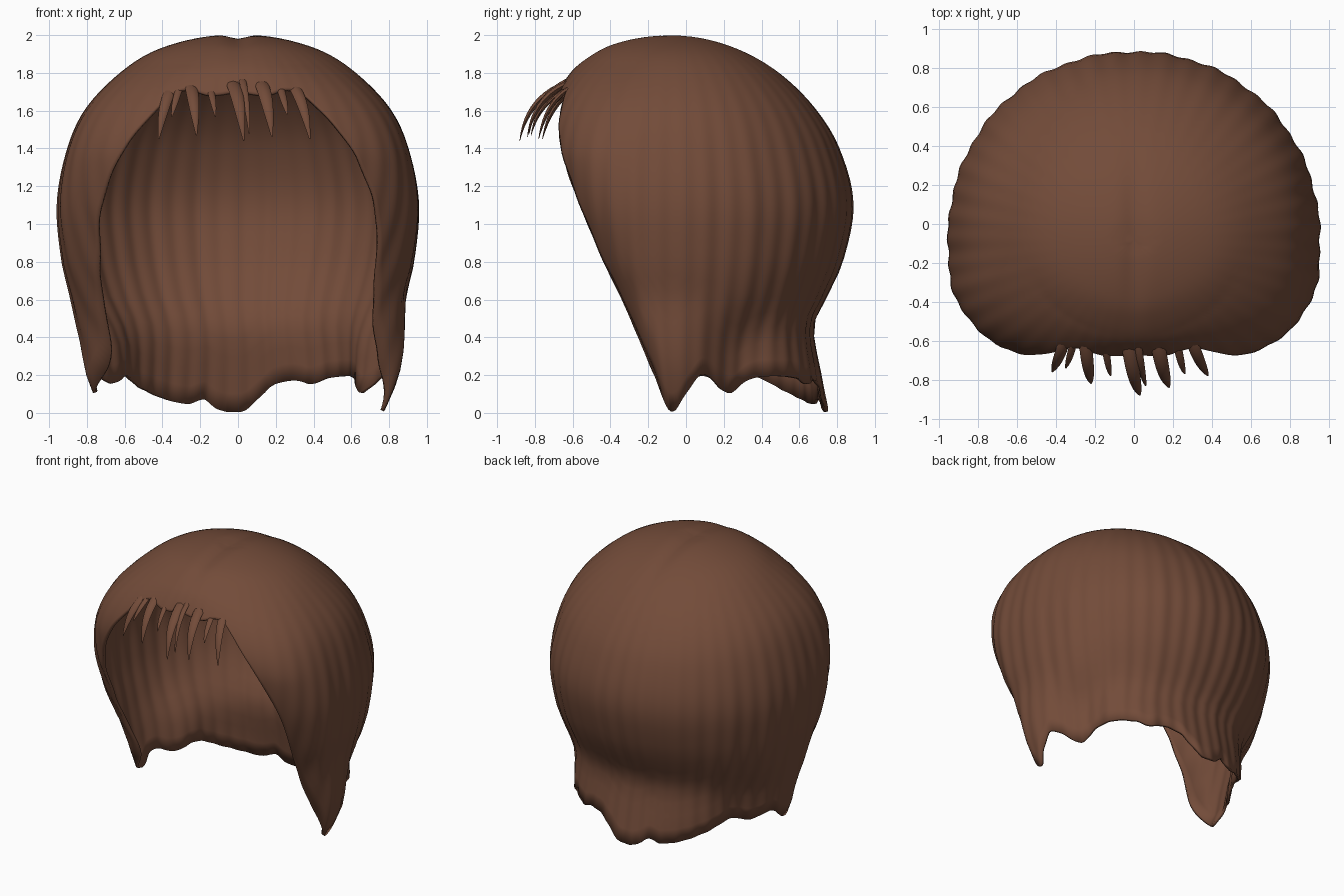
import bpy, bmesh, math
from mathutils import Vector

cube = bpy.data.objects.get("Cube")
if cube:
    bpy.data.objects.remove(cube)

hair = bpy.data.materials.new("brown_hair")
hair.use_nodes = True
colour = (0.17, 0.071, 0.041, 1)
hair.diffuse_color = colour
bsdf = hair.node_tree.nodes["Principled BSDF"]
bsdf.inputs["Base Color"].default_value = colour
bsdf.inputs["Roughness"].default_value = 0.7


def spline(points, x):
    """Smooth interpolation through (x, y) points."""
    x = min(max(x, points[0][0]), points[-1][0])
    k = 0
    while k < len(points) - 2 and x > points[k + 1][0]:
        k += 1

    def slope(m):
        a, b = points[max(m - 1, 0)], points[min(m + 1, len(points) - 1)]
        return (b[1] - a[1]) / (b[0] - a[0])
    (x0, y0), (x1, y1) = points[k], points[k + 1]
    h = x1 - x0
    t = (x - x0) / h
    return ((1 + 2 * t) * (1 - t) ** 2 * y0 + t * (1 - t) ** 2 * h * slope(k)
            + t * t * (3 - 2 * t) * y1 + t * t * (t - 1) * h * slope(k + 1))


def finish(bm, name):
    mesh = bpy.data.meshes.new(name)
    bm.to_mesh(mesh)
    bm.free()
    mesh.materials.append(hair)
    obj = bpy.data.objects.new(name, mesh)
    bpy.context.collection.objects.link(obj)
    bpy.ops.object.select_all(action='DESELECT')
    obj.select_set(True)
    bpy.context.view_layer.objects.active = obj
    bpy.ops.object.shade_smooth_by_angle(angle=math.radians(50))
    return obj


# Sections: height, half width, back y, front y
CROWN_Y = -0.08
SECTIONS = [
    (2.0, 0, -0.08, -0.08), (1.95, 0.34, 0.21, -0.39), (1.9, 0.47, 0.33, -0.49),
    (1.8, 0.62, 0.49, -0.61), (1.6, 0.81, 0.69, -0.71), (1.4, 0.9, 0.81, -0.73),
    (1.1, 0.955, 0.885, -0.65), (0.8, 0.93, 0.83, -0.52), (0.6, 0.885, 0.74, -0.41),
    (0.46, 0.87, 0.675, -0.33), (0.2, 0.83, 0.715, -0.21), (0, 0.75, 0.755, -0.15)]
depth = [math.sqrt(2 - s[0]) for s in SECTIONS]
WIDTH = [(q, s[1]) for q, s in zip(depth, SECTIONS)]
BACK = [(q, s[2] - CROWN_Y) for q, s in zip(depth, SECTIONS)]
FRONT = [(q, CROWN_Y - s[3]) for q, s in zip(depth, SECTIONS)]

# Hem height by angle, starting at the front and turning to the left
OPENING = [(0, 1.7), (14, 1.68), (25, 1.71), (32, 1.68), (43, 1.47), (53, 1.2),
           (59, 1.0), (64, 0.8), (70, 0.6), (76, 0.4), (83, 0.2)]
NAPE = [(90, 0.0), (96, 0.1), (102, 0.2), (116, 0.1), (124, 0.17), (132, 0.19),
        (146, 0.18), (153, 0.15), (160, 0.17), (169, 0.14), (180, 0.01),
        (189, 0.015), (195, 0.07), (201, 0.045), (211, 0.07), (222, 0.12),
        (236, 0.19), (248, 0.15), (259, 0.19), (269, 0.1)]
HEM = OPENING + NAPE + [(360 - a, z) for a, z in reversed(OPENING)]


def shell_point(angle, q):
    a = math.radians(angle)
    s, c = abs(math.sin(a)), math.cos(a)
    w = max(spline(WIDTH, q), 1e-4)
    if c > 0:
        d = spline(FRONT, q)
        n = 2 + 1.2 * min(max((q - 0.4) / 0.4, 0), 1)
    else:
        d, n = spline(BACK, q), 2.07
    r = ((s / w) ** n + (abs(c) / max(d, 1e-4)) ** n) ** (-1 / n)
    # Soft combed ridges fade in away from the crown
    fade = min(q / 0.95, 1) ** 2
    r *= 1 + fade * (0.004 * math.sin(47 * a) + 0.003 * math.sin(19 * a + 1))
    # Pinch between each side lock and the nape, deeper on the left
    z = min(2.004 - q * q, 2)
    low = min(max((0.65 - z) / 0.35, 0), 1)
    low = low * low * (3 - 2 * low)
    side = min(angle, 360 - angle)
    pinch = 0.13 if angle < 180 else 0.09
    r *= 1 - pinch * low * math.exp(-((side - 118) / 15) ** 2)
    x, y = r * math.sin(a), CROWN_Y - r * c
    dent = 0.02 * math.exp(-(x / 0.06) ** 2) * math.exp(-(q / 0.3) ** 2)
    return Vector((x + 0.028 * low, y, z - dent))


# Main hair shell
COLS, ROWS = 360, 40
bm = bmesh.new()
top = bm.verts.new(shell_point(0, 0))
columns = []
for i in range(COLS):
    angle = 360 * i / COLS
    q_hem = math.sqrt(2 - max(spline(HEM, angle), 0.004))
    columns.append([bm.verts.new(shell_point(angle, q_hem * j / ROWS))
                    for j in range(1, ROWS + 1)])
for i in range(COLS):
    a, b = columns[i], columns[(i + 1) % COLS]
    bm.faces.new((top, a[0], b[0]))
    for j in range(ROWS - 1):
        bm.faces.new((a[j], a[j + 1], b[j + 1], b[j]))
shell = finish(bm, "hair_shell")
solid = shell.modifiers.new("thickness", 'SOLIDIFY')
solid.thickness = 0.02
solid.offset = -1


# Fringe strands: flat tapered locks that arch forward and down
def strand(name, root, tip, half_width):
    mid = Vector((root.x * 0.4 + tip.x * 0.6, tip.y + 0.04, root.z - 0.07))
    sides, steps = 8, 12
    bm = bmesh.new()
    rings = []
    for k in range(steps + 1):
        t = k / steps
        p = root * (1 - t) ** 2 + mid * 2 * t * (1 - t) + tip * t * t
        tangent = ((mid - root) * (1 - t) + (tip - mid) * t).normalized()
        across = (Vector((1, 0, 0)) - tangent * tangent.x).normalized()
        normal = tangent.cross(across)
        size = half_width * (1 - t ** 2.6) + 0.003
        ring = []
        for m in range(sides):
            b = math.tau * m / sides
            ring.append(bm.verts.new(p + across * size * math.cos(b)
                                     + normal * size * 0.45 * math.sin(b)))
        rings.append(ring)
    for r0, r1 in zip(rings, rings[1:]):
        for m in range(sides):
            n = (m + 1) % sides
            bm.faces.new((r0[m], r0[n], r1[n], r1[m]))
    bm.faces.new(rings[0])
    bm.faces.new(rings[-1])
    bmesh.ops.recalc_face_normals(bm, faces=bm.faces)
    finish(bm, name)


# Root x, root z, tip x, tip y, tip z, half width
STRANDS = [
    (-0.36, 1.7, -0.42, -0.76, 1.45, 0.027), (-0.31, 1.72, -0.35, -0.74, 1.57, 0.016),
    (-0.25, 1.73, -0.22, -0.82, 1.47, 0.03), (-0.15, 1.73, -0.12, -0.78, 1.57, 0.016),
    (-0.03, 1.75, 0.03, -0.88, 1.44, 0.034), (0.02, 1.77, 0.06, -0.83, 1.48, 0.016),
    (0.12, 1.75, 0.18, -0.84, 1.46, 0.034), (0.22, 1.73, 0.26, -0.77, 1.58, 0.018),
    (0.3, 1.72, 0.38, -0.78, 1.45, 0.028)]
for k, (rx, rz, tx, ty, tz, hw) in enumerate(STRANDS):
    strand(f"fringe_strand_{k + 1}", Vector((rx, -0.61, rz)), Vector((tx, ty, tz)), hw)
